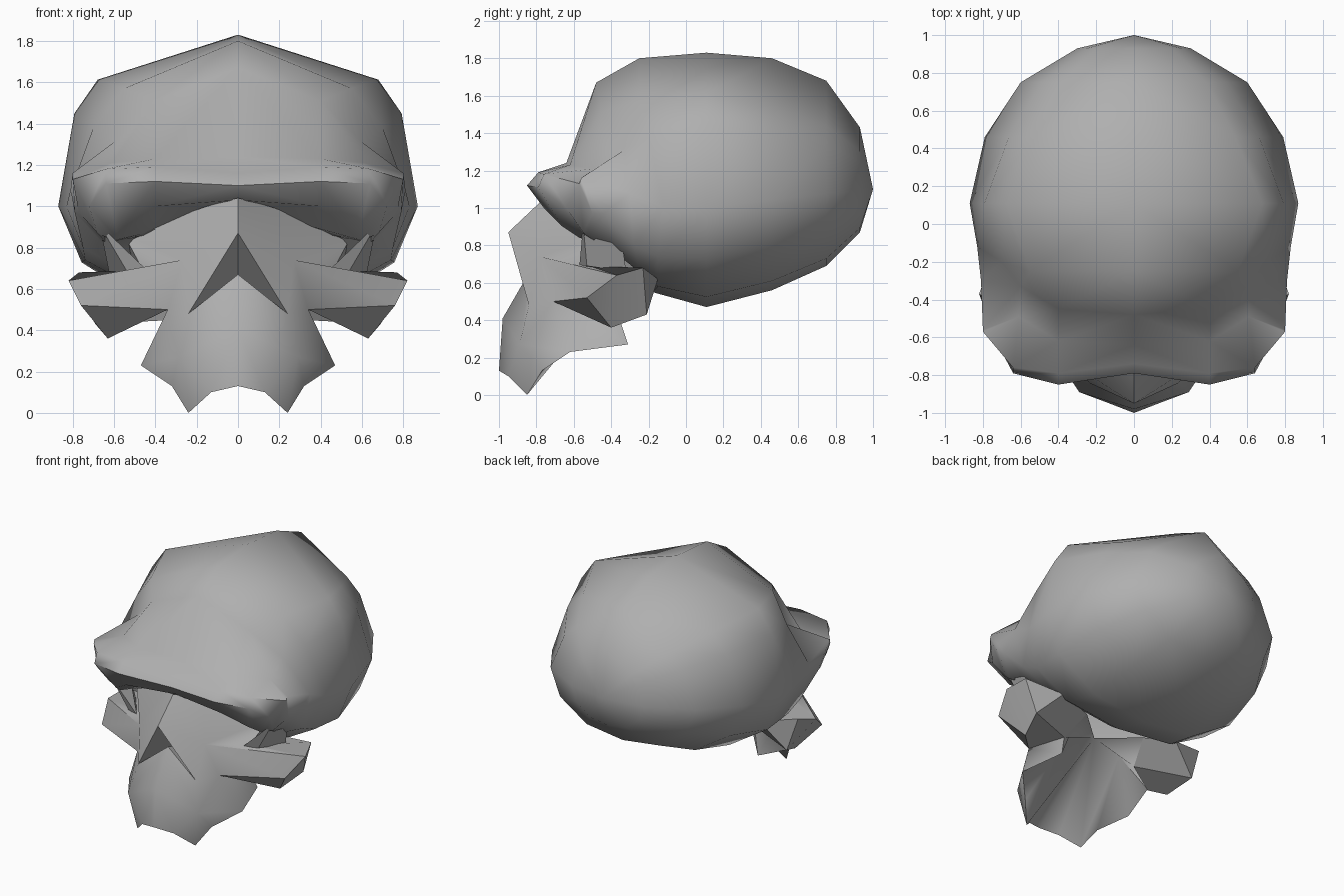
import bpy, bmesh, math

if "Cube" in bpy.data.objects:
    bpy.data.objects.remove(bpy.data.objects["Cube"])

bone = bpy.data.materials.new("bone_grey")
bone.diffuse_color = (.43, .43, .43, 1)
bone.use_nodes = True
bone.node_tree.nodes["Principled BSDF"].inputs["Base Color"].default_value = bone.diffuse_color


def make_object(name, verts, faces, angle=50):
    # Builds the right half, mirrors it across x and welds the seam
    mesh = bpy.data.meshes.new(name)
    mesh.from_pydata(verts, [], faces)
    bm = bmesh.new()
    bm.from_mesh(mesh)
    half = bm.verts[:] + bm.edges[:] + bm.faces[:]
    copy = bmesh.ops.duplicate(bm, geom=half)["geom"]
    for v in copy:
        if isinstance(v, bmesh.types.BMVert):
            v.co.x = -v.co.x
    bmesh.ops.reverse_faces(bm, faces=[f for f in copy if isinstance(f, bmesh.types.BMFace)])
    bmesh.ops.remove_doubles(bm, verts=bm.verts[:], dist=0.0005)
    bmesh.ops.recalc_face_normals(bm, faces=bm.faces[:])
    bm.to_mesh(mesh)
    bm.free()
    mesh.materials.append(bone)
    obj = bpy.data.objects.new(name, mesh)
    bpy.context.collection.objects.link(obj)
    bpy.ops.object.select_all(action='DESELECT')
    obj.select_set(True)
    bpy.context.view_layer.objects.active = obj
    bpy.ops.object.shade_smooth_by_angle(angle=math.radians(angle))


def loft(sections):
    n = len(sections[0])
    verts = [p for s in sections for p in s]
    faces = [(i * n + j, i * n + j + 1, (i + 1) * n + j + 1, (i + 1) * n + j)
             for i in range(len(sections) - 1) for j in range(n - 1)]
    return verts, faces


def named_mesh(name, points, face_groups, angle):
    faces = [f.split() for group in face_groups for f in group.split(",")]
    keys = [k for k in points if any(k in f for f in faces)]
    make_object(name, [points[k] for k in keys],
                [[keys.index(k) for k in f] for f in faces], angle)


# Braincase half-sections along y (y, half width, top, bottom, squareness)
def half_ring(y, w, top, low, q):
    prof = [(0, 1), (.78 * q, .39 + .45 * q), (.91 * (.4 + .6 * q), .39 + .33 * q),
            (1, .39), (.87, .19), (.5, .04), (0, 0)]
    return [(u * w, y, low + v * (top - low)) for u, v in prof]


rings = [half_ring(*r) for r in [
    (1.0, 0, 1.10, 1.10, 1), (.93, .30, 1.43, .87, .85), (.75, .60, 1.68, .69, .82),
    (.46, .79, 1.80, .56, .87), (.11, .87, 1.83, .47, 1)]]

# Forehead and brow ridge continue the same mesh: top centre round to bottom centre
rings += [
    [(0, -.25, 1.80), (.55, -.25, 1.57), (.70, -.20, 1.38), (.83, -.12, 1.0),
     (.74, -.15, .74), (.45, -.15, .58), (0, -.18, .55)],
    [(0, -.48, 1.67), (.40, -.45, 1.51), (.60, -.33, 1.31), (.81, -.30, 1.08),
     (.75, -.28, .80), (.50, -.25, .66), (0, -.25, .60)],
    [(0, -.64, 1.24), (.40, -.62, 1.23), (.61, -.49, 1.21), (.80, -.56, 1.16),
     (.79, -.44, .97), (.60, -.38, .76), (0, -.40, .80)],
    [(0, -.74, 1.16), (.40, -.79, 1.19), (.64, -.76, 1.18), (.80, -.57, 1.13),
     (.77, -.50, .97), (.66, -.53, .85), (0, -.50, .95)],
    [(0, -.79, 1.10), (.40, -.85, 1.12), (.64, -.79, 1.11), (.72, -.64, 1.0),
     (.68, -.55, .87), (.50, -.50, .85), (0, -.50, .98)],
    [(0, -.74, 1.03), (.40, -.76, 1.0), (.55, -.66, .90), (.58, -.57, .84),
     (.60, -.53, .83), (.40, -.48, .88), (0, -.50, 1.0)],
]
verts, faces = loft(rings)
faces.append(tuple(range(len(verts) - 7, len(verts))))
make_object("braincase", verts, faces, 65)

# Face points: nose bridge, nasal opening, upper jaw, cheekbones and palate
face = {
    "bridge": (0, -.77, 1.04), "tip": (0, -.95, .87), "wing": (.24, -.84, .48),
    "spine": (0, -.83, .67), "deep": (0, -.66, .62),
    "gum": (0, -.98, .41), "bite": (0, -1.0, .13), "gap": (.13, -.95, .10),
    "tooth": (.24, -.85, 0), "side": (.32, -.77, .13), "panel": (.29, -.89, .27),
    "flare": (.47, -.62, .23), "rear": (.38, -.31, .27), "rear_up": (.31, -.37, .45),
    "cheek": (.34, -.71, .50), "lid": (.27, -.78, .74),
    "socket": (.46, -.52, .69), "roof": (.55, -.42, .86), "inner": (.15, -.62, 1.0),
    "tf": (.82, -.37, .64), "tb": (.77, -.23, .68), "pt": (.76, -.53, .52),
    "bf": (.63, -.40, .36), "bb": (.69, -.21, .43), "base": (.5, -.15, .62),
    "root": (.25, -.2, .58), "throat": (0, -.42, .58), "vault": (.22, -.42, .52),
}
nose = ["bridge tip lid,tip wing lid,wing cheek lid",
        "bridge lid inner,lid socket roof inner,lid cheek pt tf,lid tf socket"]
jaw = ["spine gum panel wing,gum bite gap panel,panel gap tooth,panel tooth side",
       "wing panel cheek,panel side flare cheek,cheek flare rear rear_up"]
cheekbone = ["socket tf tb base,tf pt bf,tf bf bb tb",
             "pt cheek bf,cheek rear_up bb bf,tb bb base,rear_up root base bb",
             "socket base roof"]
palate = ["throat bite gap,throat gap tooth vault,vault tooth side,vault side flare",
          "vault flare rear,vault rear rear_up,throat vault rear_up root"]
named_mesh("nose_and_upper_jaw", face, nose + jaw, 75)
named_mesh("nasal_opening", face, ["tip wing deep,wing spine deep"], 20)
named_mesh("cheekbone", face, cheekbone, 35)
named_mesh("palate", face, palate, 80)

# Outer eye-socket struts
strut = {"a": (.67, -.55, .91), "b": (.44, -.57, .69), "c": (.54, -.53, .69),
         "d": (.62, -.32, .66), "e": (.66, -.35, .88)}
named_mesh("eye_socket_strut", strut, ["a b c,a c d e,a b e,b c d,b d e"], 30)
